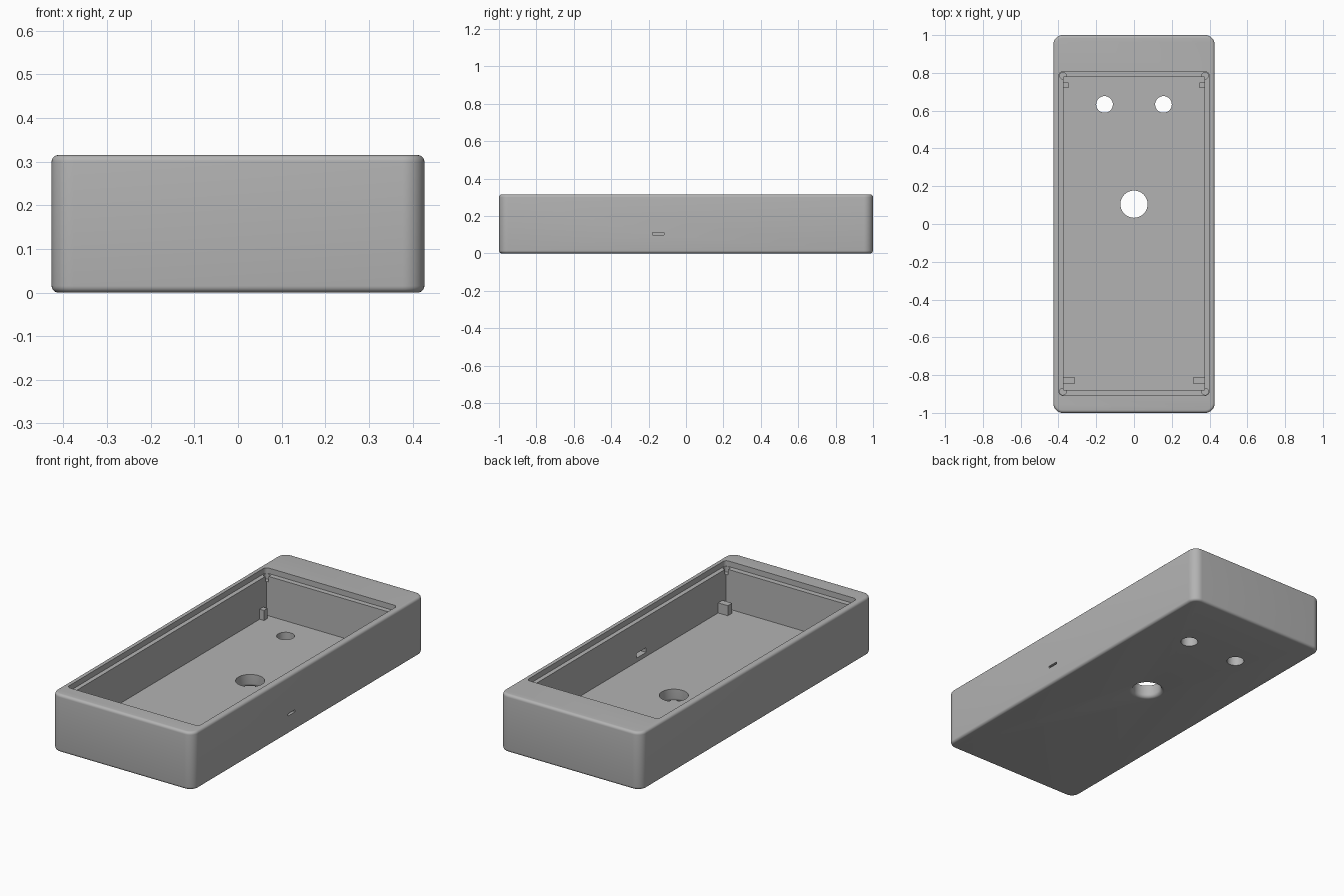
import bpy, bmesh, math
from mathutils import Matrix

old = bpy.data.objects.get("Cube")
if old:
    bpy.data.objects.remove(old, do_unlink=True)

GREY = (0.45, 0.45, 0.45, 1)
mat = bpy.data.materials.new("plain grey")
mat.use_nodes = True
mat.diffuse_color = GREY
mat.node_tree.nodes["Principled BSDF"].inputs["Base Color"].default_value = GREY

WIDTH, LENGTH, HEIGHT = 0.854, 2.0, 0.315
FLOOR, LEDGE = 0.07, 0.285


def finish(name, bm):
    bmesh.ops.recalc_face_normals(bm, faces=bm.faces)
    mesh = bpy.data.meshes.new(name)
    bm.to_mesh(mesh)
    bm.free()
    mesh.materials.append(mat)
    obj = bpy.data.objects.new(name, mesh)
    bpy.context.collection.objects.link(obj)
    return obj


def box(name, x, y, z, corner=0, rim=0):
    """Box from (min, max) ranges, with optional rounded corners and rims."""
    bm = bmesh.new()
    bmesh.ops.create_cube(bm, size=1)
    for v in bm.verts:
        v.co = [a + (b - a) * (c + 0.5) for (a, b), c in zip((x, y, z), v.co)]
    if corner:
        upright = [e for e in bm.edges
                   if abs(e.verts[0].co.z - e.verts[1].co.z) > 1e-4]
        bmesh.ops.bevel(bm, geom=upright, offset=corner, segments=10,
                        profile=0.5, affect='EDGES')
    if rim:
        flat = [e for e in bm.edges
                if abs(e.verts[0].co.z - e.verts[1].co.z) < 1e-4]
        bmesh.ops.bevel(bm, geom=flat, offset=rim, segments=5,
                        profile=0.5, affect='EDGES')
    return finish(name, bm)


def lathe(name, x, y, profile, sides=48):
    """Closed turned solid from (radius, z) pairs, bottom to top."""
    bm = bmesh.new()
    rings = []
    for r, z in profile:
        ring = bmesh.ops.create_circle(bm, segments=sides, radius=r,
                                       matrix=Matrix.Translation((x, y, z)))
        rings.append(ring["verts"])
    for low, high in zip(rings, rings[1:]):
        for i in range(sides):
            j = (i + 1) % sides
            bm.faces.new((low[i], low[j], high[j], high[i]))
    bm.faces.new(rings[0])
    bm.faces.new(rings[-1])
    return finish(name, bm)


# Outer case
case = box("case", (-WIDTH / 2, WIDTH / 2), (-LENGTH / 2, LENGTH / 2),
           (0, HEIGHT), corner=0.05, rim=0.015)

# Lid recess, main cavity and side slot with its inner pocket
cutters = [
    box("lid_recess", (-0.397, 0.397), (-0.907, 0.806), (LEDGE, 0.4), corner=0.02),
    box("cavity", (-0.373, 0.373), (-0.878, 0.778), (FLOOR, 0.35)),
    box("side_slot", (0.3, 0.5), (-0.178, -0.117), (0.099, 0.111)),
    box("slot_pocket", (0.3, 0.405), (-0.19, -0.105), (0.092, 0.118)),
]

# Centre hole, flared at the underside
flare = 0.02
profile = [(0.072 + flare, -0.05)]
for k in range(7):
    a = math.pi / 2 * k / 6
    profile.append((0.072 + flare * (1 - math.sin(a)), flare * (1 - math.cos(a))))
profile.append((0.072, 0.15))
cutters.append(lathe("centre_hole", 0, 0.105, profile))

# Paired holes in the floor and corner pockets in the ledge
for side in (-1, 1):
    cutters.append(lathe("floor_hole", side * 0.156, 0.633,
                         [(0.044, -0.05), (0.044, 0.15)]))
    for y in (-0.887, 0.785):
        cutters.append(lathe("corner_pocket", side * 0.376, y,
                             [(0.0175, LEDGE - 0.03), (0.0175, 0.3)], 24))

for cutter in cutters:
    cutter.hide_render = True
    mod = case.modifiers.new(cutter.name, 'BOOLEAN')
    mod.operation = 'DIFFERENCE'
    mod.solver = 'EXACT'
    mod.object = cutter
bpy.context.view_layer.objects.active = case
for mod in list(case.modifiers):
    bpy.ops.object.modifier_apply(modifier=mod.name)
for cutter in cutters:
    bpy.data.objects.remove(cutter, do_unlink=True)

# Small support blocks against the side walls
for side, word in ((-1, "right"), (1, "left")):
    for end, reach, y in (("front", 0.315, (-0.847, -0.81)),
                          ("back", 0.347, (0.72, 0.75))):
        x = sorted((side * reach, side * 0.378))
        box(end + "_" + word + "_support", x, y, (FLOOR - 0.005, 0.125))

# Smooth curves, sharp edges
bpy.ops.object.select_all(action='DESELECT')
case.select_set(True)
bpy.context.view_layer.objects.active = case
bpy.ops.object.shade_smooth_by_angle(angle=math.radians(35))
